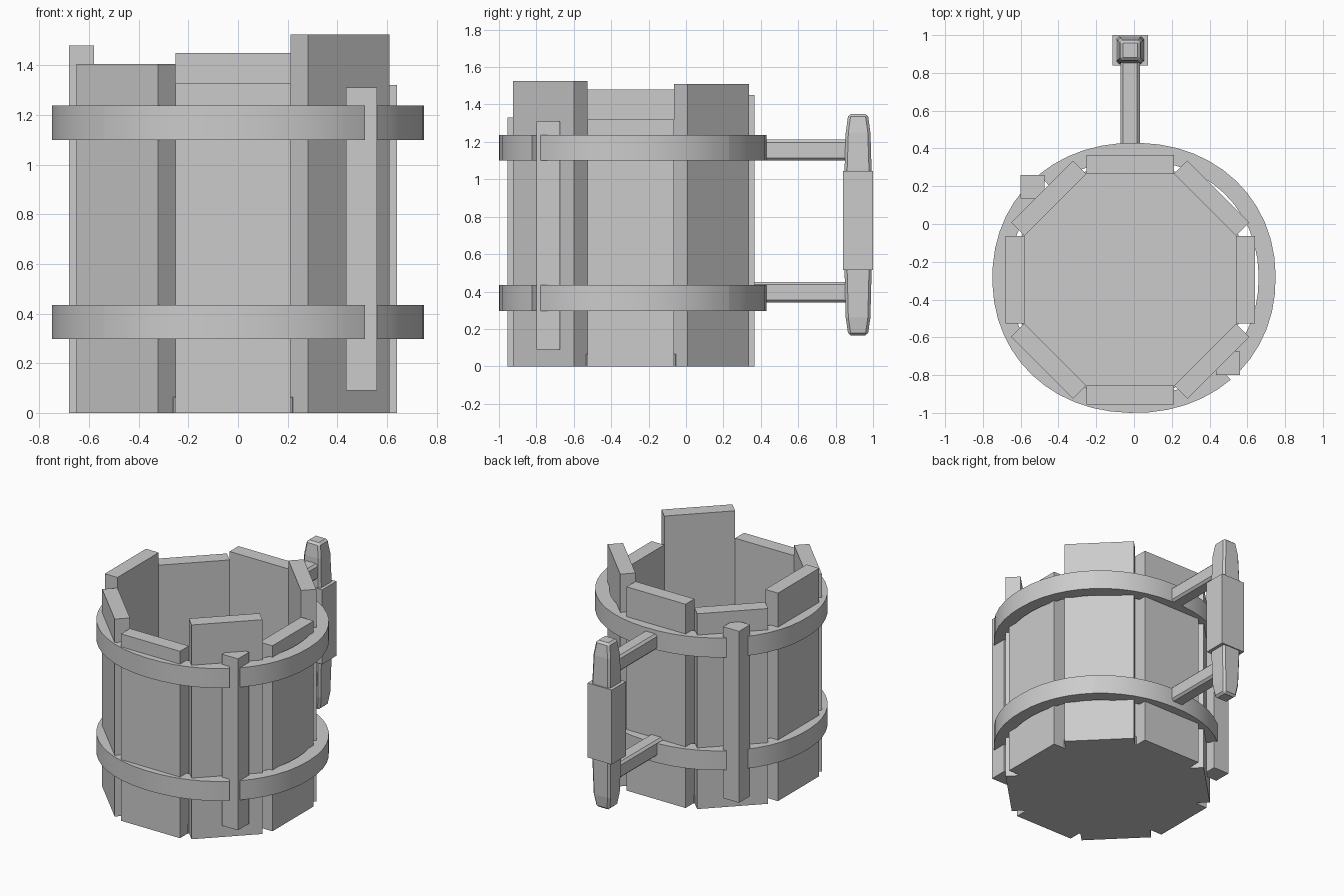
import bpy, bmesh, math
from mathutils import Matrix, Vector

cube = bpy.data.objects.get("Cube")
if cube:
    bpy.data.objects.remove(cube, do_unlink=True)

grey = bpy.data.materials.new("plain_grey")
grey.use_nodes = True
grey.diffuse_color = (0.6, 0.6, 0.6, 1)
grey.node_tree.nodes["Principled BSDF"].inputs["Base Color"].default_value = (0.6, 0.6, 0.6, 1)

CX, CY = -0.02, -0.295      # axis of the tankard body


def finish(bm, name, bevel=0):
    bmesh.ops.recalc_face_normals(bm, faces=bm.faces)
    mesh = bpy.data.meshes.new(name)
    bm.to_mesh(mesh)
    bm.free()
    mesh.materials.append(grey)
    ob = bpy.data.objects.new(name, mesh)
    bpy.context.collection.objects.link(ob)
    if bevel:
        mod = ob.modifiers.new("bevel", 'BEVEL')
        mod.width, mod.segments = bevel, 1
    return ob


def box(name, low, high, turn=0, pivot=(0, 0), bevel=0):
    """Box between two corners, offset from the pivot and turned about it."""
    bm = bmesh.new()
    low, high = Vector(low), Vector(high)
    size = Matrix.Diagonal((high - low).to_4d())
    spin = Matrix.Translation((*pivot, 0)) @ Matrix.Rotation(turn, 4, 'Z')
    bmesh.ops.create_cube(bm, size=1, matrix=spin @ Matrix.Translation((low + high) / 2) @ size)
    return finish(bm, name, bevel)


def loft(name, sections, bevel=0):
    """Stack of square sections given as (centre y, half width, z)."""
    bm = bmesh.new()
    rings = [[bm.verts.new((CX + sx * h, y + sy * h, z))
              for sx, sy in ((-1, -1), (1, -1), (1, 1), (-1, 1))] for y, h, z in sections]
    for a, b in zip(rings, rings[1:]):
        for i in range(4):
            j = (i + 1) % 4
            bm.faces.new((a[i], a[j], b[j], b[i]))
    bm.faces.new(rings[0][::-1])
    bm.faces.new(rings[-1])
    return finish(bm, name, bevel)


# Eight staves of uneven height, counter-clockwise from the left side
stave_tops = [("left", 1.32), ("back_left", 1.51), ("back", 1.45), ("back_right", 1.39),
              ("right", 1.48), ("front_right", 1.405), ("front", 1.33), ("front_left", 1.525)]
for i, (side, top) in enumerate(stave_tops):
    box(side + "_stave", (0.56, -0.232, 0), (0.66, 0.232, top), i * math.pi / 4, (CX, CY))

# Octagonal floor
bm = bmesh.new()
bmesh.ops.create_cone(bm, cap_ends=True, segments=8, radius1=0.62, radius2=0.62, depth=0.065,
                      matrix=Matrix.Translation((CX, CY, 0.0325)) @ Matrix.Rotation(math.pi / 8, 4, 'Z'))
finish(bm, "floor")


# Hoops: four curved straps each, open at the two posts
def rim(angle, inset):
    c, s = math.cos(angle), math.sin(angle)
    power = 0.95
    return (math.copysign(abs(c) ** power, c) * (0.75 - inset),
            -0.285 + math.copysign(abs(s) ** power, s) * (0.715 - inset))


def strap(name, start, end, z0, z1, steps=12):
    bm = bmesh.new()
    rows = []
    for k in range(steps + 1):
        a = math.radians(start + (end - start) * k / steps)
        rows.append([bm.verts.new((*rim(a, inset), z))
                     for inset, z in ((0, z0), (0, z1), (0.09, z1), (0.09, z0))])
    for a, b in zip(rows, rows[1:]):
        for i in range(4):
            j = (i + 1) % 4
            bm.faces.new((a[i], b[i], b[j], a[j]))
    bm.faces.new(rows[0])
    bm.faces.new(rows[-1][::-1])
    ob = finish(bm, name)
    bpy.context.view_layer.objects.active = ob
    ob.select_set(True)
    bpy.ops.object.shade_smooth_by_angle(angle=math.radians(35))
    ob.select_set(False)


for level, z in (("lower", 0.297), ("upper", 1.1)):
    for side, start, end in (("left", -43, 45), ("back", 45, 131),
                             ("right", 140, 225), ("front", 225, 312)):
        strap(f"{level}_{side}_hoop", start, end, z, z + 0.138)

# Corner posts
box("front_post", (0.435, -0.8, 0.09), (0.56, -0.675, 1.31))
box("back_post", (-0.6, 0.135, 0.09), (-0.475, 0.26, 1.31))

# Handle: two arms, a tapered upright and a thicker grip
for level, z in (("lower", 0.34), ("upper", 1.1)):
    box(level + "_handle_arm", (CX - 0.052, 0.33, z), (CX + 0.052, 0.87, z + 0.112), bevel=0.015)
loft("handle_upright", [(0.92, 0.052, 0.165), (0.92, 0.066, 0.26), (0.92, 0.072, 0.5),
                        (0.92, 0.072, 1.06), (0.92, 0.066, 1.25), (0.92, 0.052, 1.35)], 0.014)
box("handle_grip", (CX - 0.095, 0.84, 0.515), (CX + 0.075 + 0.02, 1.0, 1.045))
